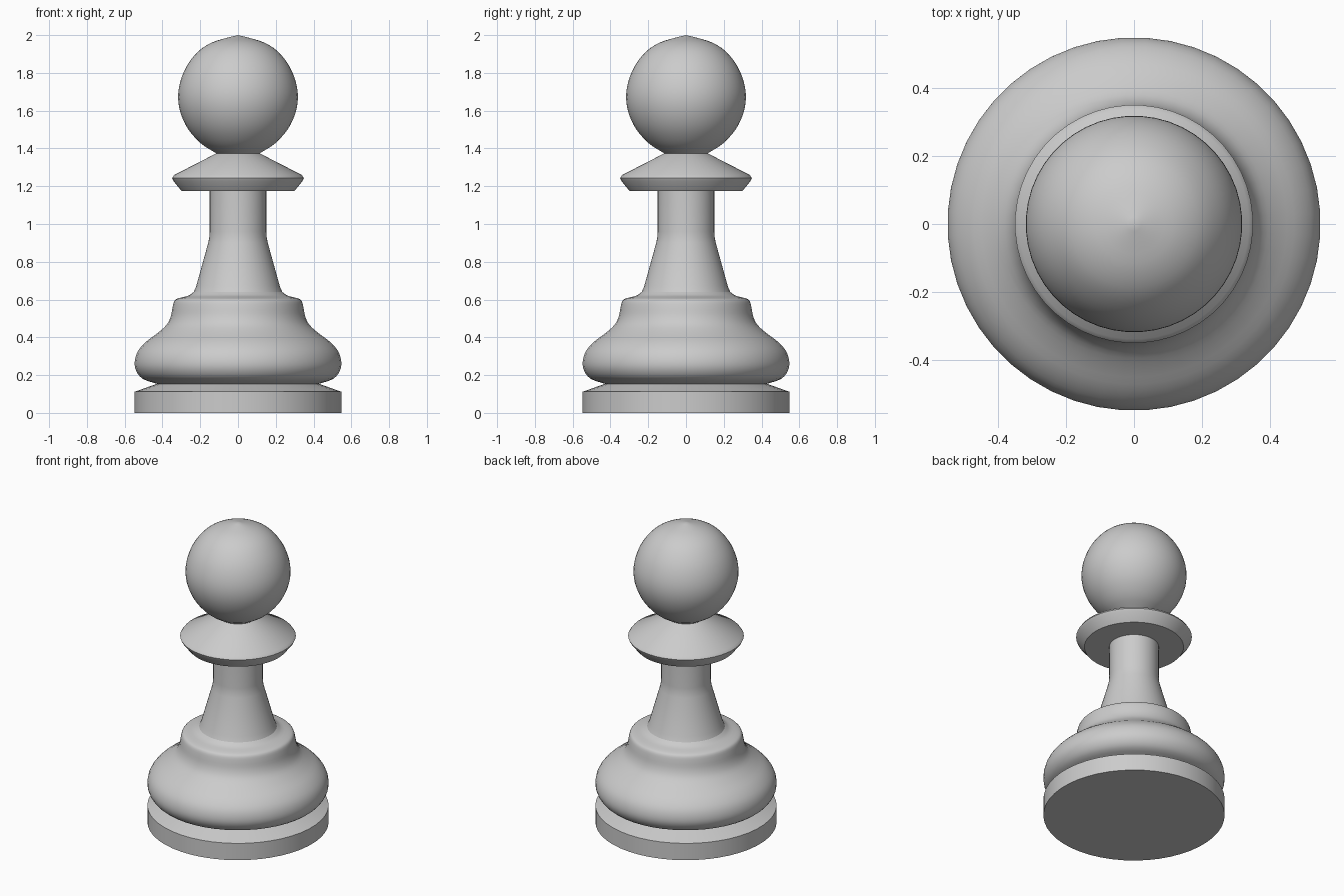
import bpy
import bmesh
from math import pi, radians, sin, cos
from mathutils import Vector

cube = bpy.data.objects.get("Cube")
if cube:
    bpy.data.objects.remove(cube, do_unlink=True)

SEGMENTS = 48

grey = bpy.data.materials.new("plain_grey")
grey.use_nodes = True
grey.diffuse_color = (0.6, 0.6, 0.6, 1)
grey.node_tree.nodes["Principled BSDF"].inputs["Base Color"].default_value = (0.6, 0.6, 0.6, 1)


def rounded(points, steps=3):
    """Run a smooth curve through the profile points."""
    pts = [Vector(p) for p in points]
    ends = [2 * pts[0] - pts[1]] + pts + [2 * pts[-1] - pts[-2]]
    out = []
    for a, b, c, d in zip(ends, ends[1:], ends[2:], ends[3:]):
        for i in range(steps):
            t = i / steps
            out.append(b + 0.5 * t * (c - a + t * (2 * a - 5 * b + 4 * c - d
                                                  + t * (3 * (b - c) + d - a))))
    return out + [pts[-1]]


def lathe(name, profile):
    """Turn a (radius, height) profile around the z axis."""
    bm = bmesh.new()
    verts = [bm.verts.new((0 if r < 1e-4 else r * cos(pi / SEGMENTS),
                           0 if r < 1e-4 else r * sin(pi / SEGMENTS), z)) for r, z in profile]
    edges = [bm.edges.new(pair) for pair in zip(verts, verts[1:])]
    bmesh.ops.spin(bm, geom=verts + edges, cent=(0, 0, 0), axis=(0, 0, 1),
                   angle=2 * pi, steps=SEGMENTS, use_duplicate=False)
    bmesh.ops.remove_doubles(bm, verts=bm.verts, dist=1e-4)
    bmesh.ops.recalc_face_normals(bm, faces=bm.faces)
    # An open ring gives no sure outside, so check against the widest face
    widest = max(bm.faces, key=lambda f: f.calc_center_median().xy.length)
    centre = widest.calc_center_median()
    if widest.normal.xy.dot(centre.xy) < 0:
        bmesh.ops.reverse_faces(bm, faces=bm.faces)
    mesh = bpy.data.meshes.new(name)
    bm.to_mesh(mesh)
    bm.free()
    mesh.materials.append(grey)
    obj = bpy.data.objects.new(name, mesh)
    bpy.context.collection.objects.link(obj)
    bpy.ops.object.select_all(action="DESELECT")
    obj.select_set(True)
    bpy.context.view_layer.objects.active = obj
    bpy.ops.object.shade_smooth_by_angle(angle=radians(40))


# Flat foot with a sloped upper edge
lathe("base", [(0, 0), (0.548, 0), (0.548, 0.112), (0.43, 0.154)])

# Bulging body rising to a rounded shoulder
lathe("body", rounded([
    (0.43, 0.154), (0.505, 0.18), (0.54, 0.222), (0.548, 0.27), (0.532, 0.325),
    (0.49, 0.375), (0.43, 0.42), (0.38, 0.465), (0.357, 0.51), (0.347, 0.56),
    (0.337, 0.594), (0.315, 0.607), (0.265, 0.62), (0.235, 0.64)]))

# Tapered stem with a straight neck
lathe("stem", [(0.235, 0.64), (0.222, 0.67), (0.158, 0.9), (0.152, 0.93),
               (0.15, 0.96), (0.15, 1.175)])

# Flared collar
lathe("collar", [(0.15, 1.175), (0.3, 1.175), (0.343, 1.228), (0.35, 1.243),
                 (0.338, 1.26), (0.115, 1.374)])

# Round head with a slightly pointed crown
lathe("head", rounded([
    (0.115, 1.374), (0.195, 1.425), (0.263, 1.5), (0.304, 1.585), (0.318, 1.67),
    (0.306, 1.755), (0.27, 1.84), (0.21, 1.915), (0.14, 1.96), (0.065, 1.984), (0, 2)]))
